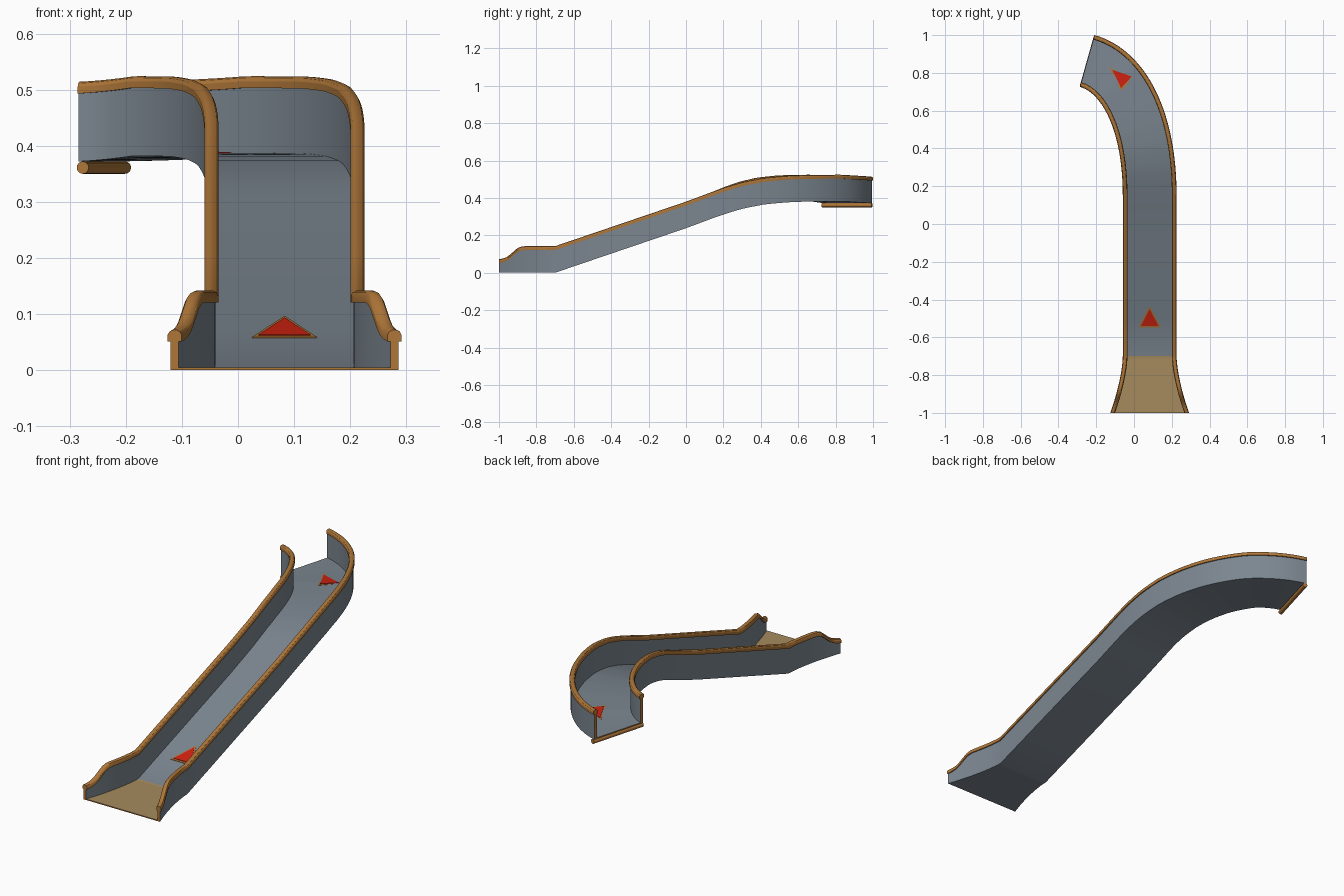
import bpy, bmesh, math
from mathutils import Vector

if "Cube" in bpy.data.objects:
    bpy.data.objects.remove(bpy.data.objects["Cube"])


def material(name, rgb):
    m = bpy.data.materials.new(name)
    m.diffuse_color = (*rgb, 1)
    m.use_nodes = True
    m.node_tree.nodes["Principled BSDF"].inputs["Base Color"].default_value = m.diffuse_color
    return m


SLATE = material("slate", (0.20, 0.24, 0.28))
ORANGE = material("orange_trim", (0.42, 0.18, 0.04))
TAN = material("tan", (0.38, 0.26, 0.11))
RED = material("red", (0.60, 0.015, 0.005))

CX = 0.083            # centre line of the straight run
OUT, INN = 0.137, 0.123   # outer and inner half widths
FLOOR = 0.005         # floor thickness

HEIGHT = [(-1, 0), (-0.7, 0), (0, 0.238), (0.15, 0.294), (0.235, 0.325),
          (0.3, 0.345), (0.4, 0.366), (0.5, 0.376), (0.6, 0.381),
          (0.75, 0.382), (0.863, 0.372)]
WALL = [(-1, 0.055), (-0.97, 0.061), (-0.95, 0.071), (-0.92, 0.098),
        (-0.90, 0.115), (-0.88, 0.123), (-0.86, 0.125), (1, 0.125)]


def lookup(table, y):
    for (a, za), (b, zb) in zip(table, table[1:]):
        if y <= b:
            return za + (zb - za) * (y - a) / (b - a)
    return table[-1][1]


def flare(y):
    return 0.066 * (max(0, -0.7 - y) / 0.3) ** 1.6


# Path stations: centre, sideways direction, extra half width, wall height
stations = []
for y in [-1 + 0.02 * i for i in range(16)] + [-0.5, -0.25, 0, 0.08]:
    stations.append((Vector((CX, y, lookup(HEIGHT, y))), Vector((1, 0, 0)),
                     flare(y), lookup(WALL, y)))
END_DIR = Vector((-0.963, 0.272))
p0, p3 = Vector((CX, 0.15)), Vector((-0.247, 0.863))
p1, p2 = p0 + Vector((0, 0.4)), p3 - 0.2 * END_DIR
N = 32
for i in range(N + 1):
    t = i / N
    u = 1 - t
    p = u**3 * p0 + 3*u*u*t * p1 + 3*u*t*t * p2 + t**3 * p3
    d = (u*u * (p1 - p0) + 2*u*t * (p2 - p1) + t*t * (p3 - p2)).normalized()
    stations.append((Vector((p.x, p.y, lookup(HEIGHT, p.y))),
                     Vector((d.y, -d.x, 0)), 0, 0.125))


def finish(name, bm, mats, angle=30):
    bmesh.ops.recalc_face_normals(bm, faces=bm.faces)
    me = bpy.data.meshes.new(name)
    bm.to_mesh(me)
    bm.free()
    for m in mats:
        me.materials.append(m)
    ob = bpy.data.objects.new(name, me)
    bpy.context.collection.objects.link(ob)
    bpy.ops.object.select_all(action='DESELECT')
    ob.select_set(True)
    bpy.context.view_layer.objects.active = ob
    bpy.ops.object.shade_smooth_by_angle(angle=math.radians(angle))
    return ob


def sweep(name, profile, caps, mats, rule=None):
    """Sweep profile(extra, wall) -> [(side, up)] along the stations."""
    bm = bmesh.new()
    rings = []
    for c, side, extra, wall in stations:
        rings.append([bm.verts.new(c + side * s + Vector((0, 0, h)))
                      for s, h in profile(extra, wall)])
    n = len(rings[0])
    for a, b in zip(rings, rings[1:]):
        for k in range(n):
            j = (k + 1) % n
            f = bm.faces.new((a[k], a[j], b[j], b[k]))
            if rule:
                f.material_index = rule(k, f)
    for ring in (rings[0], rings[-1]):
        for cap in caps:
            bm.faces.new([ring[k] for k in cap]).material_index = len(mats) > 1
    return finish(name, bm, mats)


# Chute: U-shaped channel with orange ends and a tan landing floor
def channel(e, w):
    o, i = OUT + e, INN + e
    return [(-o, 0), (-o, w), (-i, w), (-i, FLOOR),
            (i, FLOOR), (i, w), (o, w), (o, 0)]


sweep("slide_chute", channel, [(0, 1, 2, 3), (0, 3, 4, 7), (4, 5, 6, 7)],
      [SLATE, ORANGE, TAN],
      lambda k, f: 2 if k == 3 and f.calc_center_median().y < -0.7 else 0)

# Rounded handrails on both wall tops
RAIL = [(-0.0125, -0.004), (-0.0125, 0.008), (-0.009, 0.014), (-0.003, 0.017),
        (0.003, 0.017), (0.009, 0.014), (0.0125, 0.008), (0.0125, -0.004)]
for label, sign in (("left", -1), ("right", 1)):
    sweep(label + "_handrail",
          lambda e, w: [(sign * (0.13 + e) + s, w + h) for s, h in RAIL],
          [range(8)], [ORANGE])

# Round bar under the upper end
c, side = stations[-1][0], stations[-1][1]
mid = c - Vector((*END_DIR, 0)) * -0.0 + Vector((0.008, -0.002, -0.011))
bm = bmesh.new()
bmesh.ops.create_cone(bm, cap_ends=True, segments=16, radius1=0.011,
                      radius2=0.011, depth=0.278)
bar = finish("end_bar", bm, [ORANGE])
bar.rotation_mode = 'QUATERNION'
bar.rotation_quaternion = side.to_track_quat('Z', 'Y')
bar.location = mid


# Direction arrows: red triangle plate on a larger orange one
def plate(name, pts, scale, lift, mat):
    mid = sum((Vector(p) for p in pts), Vector((0, 0))) / 3
    bm = bmesh.new()
    low, high = [], []
    for p in pts:
        q = mid + (Vector(p) - mid) * scale
        z = lookup(HEIGHT, q.y) + FLOOR
        low.append(bm.verts.new((q.x, q.y, z - 0.001)))
        high.append(bm.verts.new((q.x, q.y, z + lift)))
    bm.faces.new(low)
    bm.faces.new(high)
    for k in range(3):
        j = (k + 1) % 3
        bm.faces.new((low[k], low[j], high[j], high[k]))
    finish(name, bm, [mat])


ARROWS = {"lower_arrow": [(0.025, -0.547), (0.141, -0.547), (CX, -0.435)],
          "upper_arrow": [(-0.129, 0.828), (0.002, 0.783), (-0.069, 0.707)]}
for name, pts in ARROWS.items():
    plate(name + "_border", pts, 1.0, 0.002, ORANGE)
    plate(name, pts, 0.80, 0.004, RED)
